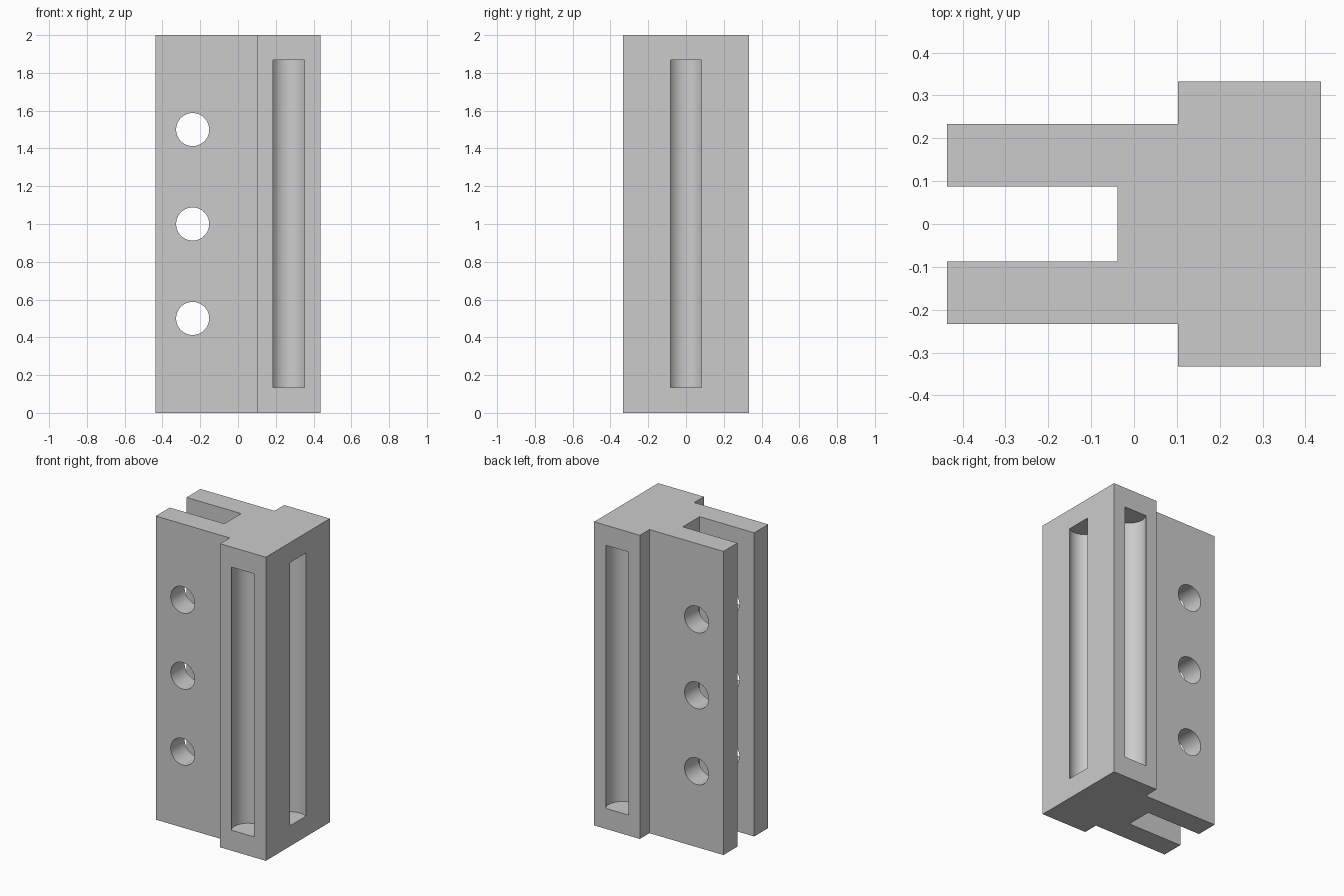
import bpy
import bmesh
import math
from mathutils import Matrix, Vector

cube = bpy.data.objects.get("Cube")
if cube:
    bpy.data.objects.remove(cube, do_unlink=True)

# Overall sizes
HEIGHT = 2.0
LEFT, RIGHT = -0.436, 0.436      # ends of arms and head
STEP = 0.103                     # where the arms meet the wide head
SLOT_END = -0.038                # bottom of the gap between the arms
HEAD_Y, ARM_Y, GAP_Y = 0.333, 0.233, 0.0875
HOLE_X, HOLE_R = -0.24, 0.0875
POCKET_R, POCKET_DEPTH = 0.1, 0.0555
POCKET_X = 0.268
POCKET_LOW, POCKET_HIGH = 0.135, 1.868

grey = bpy.data.materials.new("plain grey")
grey.use_nodes = True
colour = (0.6, 0.6, 0.6, 1)
grey.diffuse_color = colour
grey.node_tree.nodes["Principled BSDF"].inputs["Base Color"].default_value = colour


def finish(name, bm):
    bmesh.ops.recalc_face_normals(bm, faces=bm.faces)
    mesh = bpy.data.meshes.new(name)
    bm.to_mesh(mesh)
    bm.free()
    mesh.materials.append(grey)
    obj = bpy.data.objects.new(name, mesh)
    bpy.context.collection.objects.link(obj)
    return obj


def add_rod(bm, centre, radius, length, axis):
    turn = Vector((0, 0, 1)).rotation_difference(Vector(axis)).to_matrix().to_4x4()
    bmesh.ops.create_cone(bm, cap_ends=True, segments=64, radius1=radius,
                          radius2=radius, depth=length,
                          matrix=Matrix.Translation(centre) @ turn)


# Forked bracket body, extruded from a mirrored half outline
half = [(SLOT_END, GAP_Y), (LEFT, GAP_Y), (LEFT, ARM_Y),
        (STEP, ARM_Y), (STEP, HEAD_Y), (RIGHT, HEAD_Y)]
outline = half + [(x, -y) for x, y in reversed(half)]
bm = bmesh.new()
base = bm.faces.new([bm.verts.new((x, y, 0)) for x, y in outline])
grown = bmesh.ops.extrude_face_region(bm, geom=[base])["geom"]
bmesh.ops.translate(bm, vec=(0, 0, HEIGHT),
                    verts=[v for v in grown if isinstance(v, bmesh.types.BMVert)])
body = finish("forked_bracket", bm)

# Cutters: bolt holes through both arms, round pockets opening on three faces
bm = bmesh.new()
for z in (0.5, 1.0, 1.5):
    add_rod(bm, (HOLE_X, 0, z), HOLE_R, 1, (0, 1, 0))
inset = HEAD_Y - POCKET_DEPTH
middle = (POCKET_LOW + POCKET_HIGH) / 2
for x, y in ((POCKET_X, -inset), (POCKET_X, inset), (RIGHT - POCKET_DEPTH, 0)):
    add_rod(bm, (x, y, middle), POCKET_R, POCKET_HIGH - POCKET_LOW, (0, 0, 1))
cutter = finish("hole_and_pocket_cutter", bm)

cut = body.modifiers.new("cut", 'BOOLEAN')
cut.operation = 'DIFFERENCE'
cut.solver = 'EXACT'
cut.object = cutter

# Apply the cut and remove the cutter
bpy.ops.object.select_all(action='DESELECT')
body.select_set(True)
bpy.context.view_layer.objects.active = body
bpy.ops.object.modifier_apply(modifier=cut.name)
bpy.data.objects.remove(cutter, do_unlink=True)
bpy.ops.object.shade_smooth_by_angle(angle=math.radians(30))
